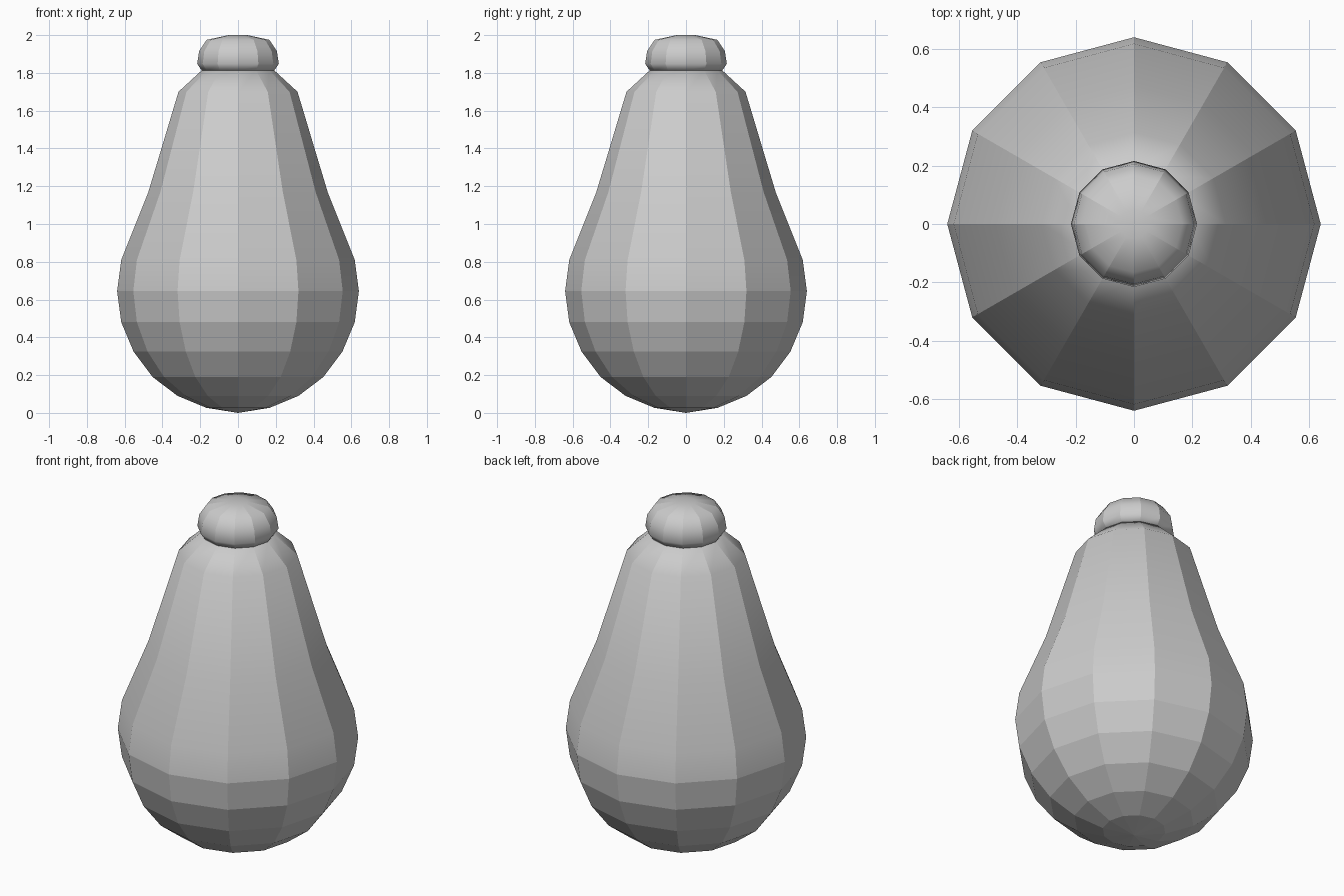
import bpy, bmesh
from math import cos, sin, tau

if "Cube" in bpy.data.objects:
    bpy.data.objects.remove(bpy.data.objects["Cube"])

SIDES = 12


def lathe(name, profile, smooth_from):
    """Spin a (radius, z) profile; zero radius becomes a pole point."""
    bm = bmesh.new()
    rings = []
    for r, z in profile:
        if r == 0:
            rings.append([bm.verts.new((0, 0, z))] * SIDES)
        else:
            rings.append([bm.verts.new((r * cos(tau * i / SIDES), r * sin(tau * i / SIDES), z))
                          for i in range(SIDES)])
    for low, high in zip(rings, rings[1:]):
        for i in range(SIDES):
            j = (i + 1) % SIDES
            corners = list(dict.fromkeys((low[i], low[j], high[j], high[i])))
            face = bm.faces.new(corners)
            # flat facets below, softly blended vertical strips above
            face.smooth = min(v.co.z for v in corners) >= smooth_from
    bmesh.ops.recalc_face_normals(bm, faces=bm.faces)
    # lengthwise edges stay crisp
    for e in bm.edges:
        if abs(e.verts[0].co.z - e.verts[1].co.z) > 1e-4:
            e.smooth = False
    mesh = bpy.data.meshes.new(name)
    bm.to_mesh(mesh)
    bm.free()
    obj = bpy.data.objects.new(name, mesh)
    bpy.context.collection.objects.link(obj)
    return obj


# Pear-shaped body, rounded bottom to sloping shoulder
lathe("body", [(0, 0), (0.168, 0.027), (0.32, 0.09), (0.452, 0.19), (0.553, 0.325),
               (0.618, 0.48), (0.64, 0.645), (0.618, 0.81), (0.475, 1.168),
               (0.315, 1.70), (0.19, 1.815), (0, 1.815)], 0.64)

# Small rounded cap on the neck
lathe("cap", [(0, 1.81), (0.19, 1.81), (0.216, 1.848), (0.206, 1.915),
              (0.166, 1.975), (0.05, 2.0), (0, 2.0)], 1.80)
